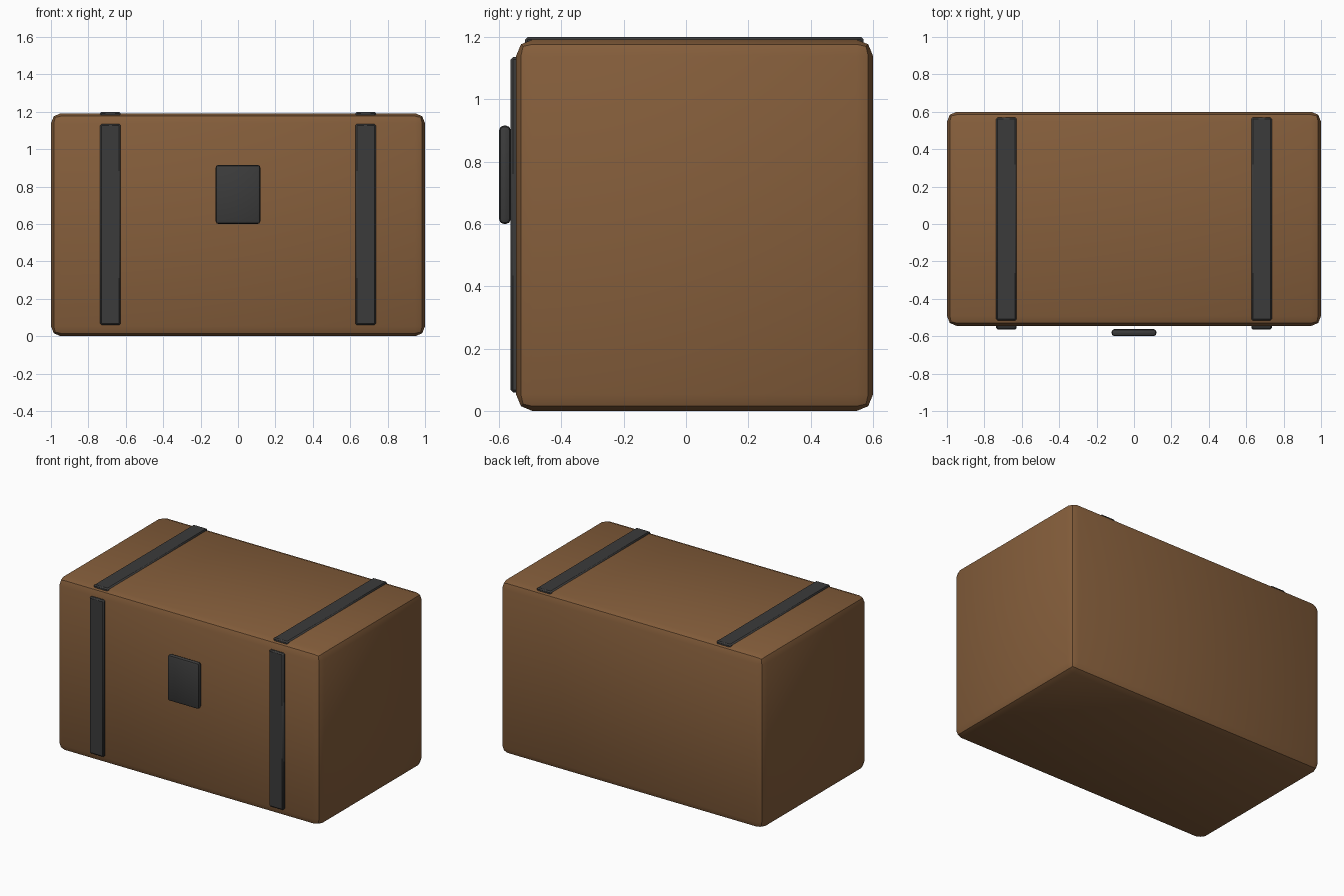
import bpy
import math

if "Cube" in bpy.data.objects:
    bpy.data.objects.remove(bpy.data.objects["Cube"])


def material(name, rgb):
    m = bpy.data.materials.new(name)
    m.diffuse_color = (*rgb, 1.0)
    m.use_nodes = True
    m.node_tree.nodes["Principled BSDF"].inputs["Base Color"].default_value = m.diffuse_color
    return m


brown = material("brown_leather", (0.235, 0.112, 0.044))
dark = material("dark_metal", (0.044, 0.044, 0.044))


def box(name, lo, hi, bevel, segments, mat):
    """Bevelled smooth box between two corners."""
    size = [h - l for l, h in zip(lo, hi)]
    mid = [(h + l) / 2 for l, h in zip(lo, hi)]
    bpy.ops.mesh.primitive_cube_add(size=1, location=mid)
    ob = bpy.context.object
    ob.name = name
    ob.scale = size
    bpy.ops.object.transform_apply(location=False, rotation=False, scale=True)
    ob.data.materials.append(mat)
    mod = ob.modifiers.new("bevel", 'BEVEL')
    mod.width = bevel
    mod.segments = segments
    bpy.ops.object.modifier_apply(modifier=mod.name)
    bpy.ops.object.shade_smooth_by_angle(angle=math.radians(40))
    return ob


# Chest body with rounded edges
box("chest_body", (-1, -0.545, 0), (1, 0.6, 1.192), 0.053, 2, brown)

# Straps on the front and the lid
for side, x in (("left", -0.682), ("right", 0.682)):
    box(side + "_front_strap", (x - 0.055, -0.563, 0.06),
        (x + 0.055, -0.527, 1.135), 0.008, 1, dark)
    box(side + "_top_strap", (x - 0.055, -0.516, 1.164),
        (x + 0.055, 0.57, 1.2), 0.008, 1, dark)

# Lock plate standing just off the front
box("lock_plate", (-0.12, -0.6, 0.6), (0.12, -0.562, 0.916), 0.016, 2, dark)
